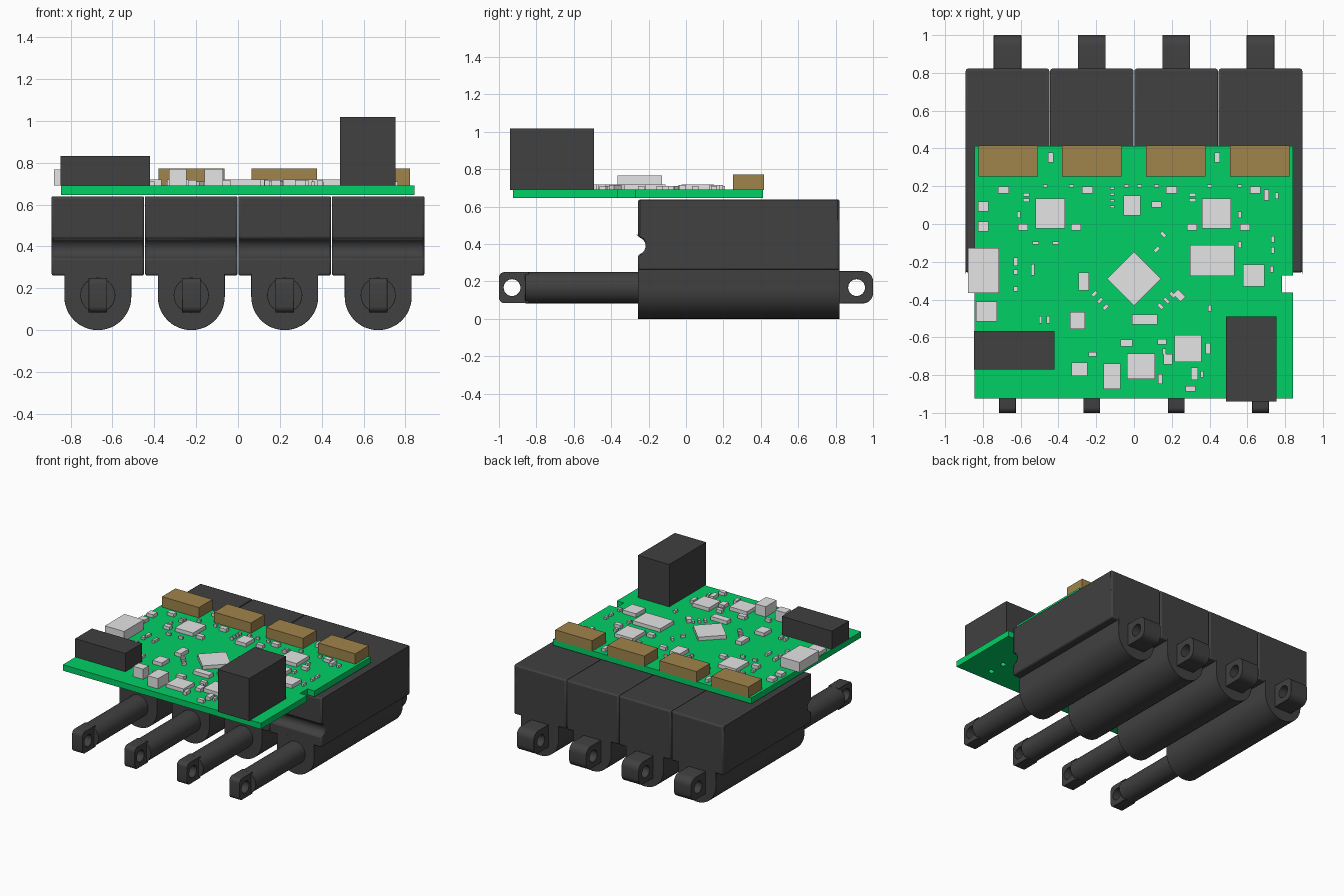
import bpy, bmesh, math
from mathutils import Matrix

if "Cube" in bpy.data.objects:
    bpy.data.objects.remove(bpy.data.objects["Cube"])


def material(name, rgb):
    m = bpy.data.materials.new(name)
    m.diffuse_color = (*rgb, 1)
    m.use_nodes = True
    m.node_tree.nodes["Principled BSDF"].inputs["Base Color"].default_value = m.diffuse_color
    return m


DARK = material("dark plastic", (0.052, 0.052, 0.052))
GREEN = material("board green", (0.0, 0.63, 0.13))
SILVER = material("light grey", (0.78, 0.78, 0.78))
BROWN = material("tan brown", (0.35, 0.23, 0.07))

ALONG_X = Matrix(((0, 0, 1, 0), (1, 0, 0, 0), (0, 1, 0, 0), (0, 0, 0, 1)))  # profile in y, z
ALONG_Y = Matrix.Rotation(math.pi / 2, 4, 'X')                            # profile in x, z
ALONG_Z = Matrix.Identity(4)                                              # profile in x, y


def arc(cx, cy, r, a0, a1, n):
    return [(cx + r * math.cos(math.radians(a0 + (a1 - a0) * i / n)),
             cy + r * math.sin(math.radians(a0 + (a1 - a0) * i / n))) for i in range(n + 1)]


def circle(cx, cy, r, n=24):
    return arc(cx, cy, r, 0, 360, n)[:-1]


def finish(name, bm, mat, bevel=0.0):
    mesh = bpy.data.meshes.new(name)
    bm.to_mesh(mesh)
    bm.free()
    mesh.materials.clear()
    mesh.materials.append(mat)
    ob = bpy.data.objects.new(name, mesh)
    bpy.context.collection.objects.link(ob)
    if bevel:
        mod = ob.modifiers.new("soft edges", 'BEVEL')
        mod.width, mod.segments = bevel, 2
        mod.limit_method, mod.angle_limit = 'ANGLE', math.radians(45)
    bpy.ops.object.select_all(action='DESELECT')
    ob.select_set(True)
    bpy.context.view_layer.objects.active = ob
    bpy.ops.object.shade_smooth_by_angle(angle=math.radians(30))
    return ob


def plate(name, loops, axis, offset, depth, mat, bevel=0.0):
    """Extrude a filled outline (further loops are holes), centred on offset."""
    cu = bpy.data.curves.new(name, 'CURVE')
    cu.dimensions, cu.fill_mode, cu.extrude = '2D', 'BOTH', depth / 2
    for pts in loops:
        sp = cu.splines.new('POLY')
        sp.points.add(len(pts) - 1)
        for p, (u, v) in zip(sp.points, pts):
            p.co = (u, v, 0, 1)
        sp.use_cyclic_u = True
    tmp = bpy.data.objects.new(name + " curve", cu)
    bpy.context.collection.objects.link(tmp)
    mesh = bpy.data.meshes.new_from_object(tmp.evaluated_get(bpy.context.evaluated_depsgraph_get()))
    bpy.data.objects.remove(tmp)
    bm = bmesh.new()
    bm.from_mesh(mesh)
    bpy.data.meshes.remove(mesh)
    bmesh.ops.remove_doubles(bm, verts=bm.verts, dist=1e-5)
    bmesh.ops.transform(bm, matrix=Matrix.Translation(offset) @ axis, verts=bm.verts)
    bmesh.ops.recalc_face_normals(bm, faces=bm.faces)
    for f in bm.faces:
        f.material_index = 0
    return finish(name, bm, mat, bevel)


def boxes(name, items, z0, h, mat):
    """Boxes standing on z0, each (centre x, centre y, width, depth[, turn])."""
    bm = bmesh.new()
    for cx, cy, w, d, *turn in items:
        m = (Matrix.Translation((cx, cy, z0 + h / 2))
             @ Matrix.Rotation(math.radians(turn[0] if turn else 0), 4, 'Z')
             @ Matrix.Diagonal((w, d, h, 1)))
        bmesh.ops.create_cube(bm, size=1, matrix=m)
    return finish(name, bm, mat)


# Four linear actuators side by side
Y0, Y1, ZR = -0.257, 0.822, 0.167
housing = [(Y0, 0.26), (Y1, 0.26), (Y1, 0.638), (Y0, 0.638)] + arc(Y0 - 0.006, 0.39, 0.047, 82, -82, 12)
barrel = [(0.16, 0.28), (-0.16, 0.28)] + arc(0, 0.16, 0.16, 180, 360, 24)
lug = ([(0.80, 0.255), (0.80, 0.082)] + arc(0.945, 0.137, 0.055, -90, 0, 6)
       + arc(0.945, 0.2, 0.055, 0, 90, 6))
tip = ([(-0.84, 0.084), (-0.84, 0.25)] + arc(-0.97, 0.22, 0.03, 90, 180, 5)
       + arc(-0.97, 0.114, 0.03, 180, 270, 5))
for i in range(4):
    x, n = (i - 1.5) * 0.4465, str(i + 1)
    plate("actuator_housing_" + n, [housing], ALONG_X, (x, 0, 0), 0.443, DARK, 0.012)
    plate("actuator_barrel_" + n, [barrel], ALONG_Y, (x, (Y0 + Y1) / 2, 0), Y1 - Y0, DARK, 0.015)
    plate("rear_lug_" + n, [lug, circle(0.912, ZR, 0.045)], ALONG_X, (x, 0, 0), 0.146, DARK, 0.008)
    plate("rod_" + n, [circle(0, ZR, 0.084, 32)], ALONG_Y, (x, -0.555, 0), 0.61, DARK, 0.005)
    plate("rod_tip_" + n, [tip, circle(-0.93, ZR, 0.045)], ALONG_X, (x, 0, 0), 0.088, DARK, 0.008)

# Circuit board with edge notch and pin holes under the power socket
outline = [(-0.845, -0.925), (0.843, -0.925), (0.843, -0.363), (0.783, -0.363), (0.783, -0.273),
           (0.843, -0.273), (0.843, 0.412), (-0.845, 0.412)]
pins = [circle(0.615, y, 0.02, 16) for y in (-0.82, -0.69)]
plate("circuit_board", [outline] + pins, ALONG_Z, (0, 0, 0.668), 0.046, GREEN)
TOP = 0.69

# Connectors
boxes("actuator_sockets", [(-0.001 + (i - 1.5) * 0.444, 0.334, 0.315, 0.165) for i in range(4)],
      TOP, 0.081, BROWN)
boxes("side_header", [(-0.634, -0.669, 0.427, 0.205)], TOP, 0.142, DARK)
boxes("power_socket", [(0.62, -0.716, 0.267, 0.45)], TOP, 0.327, DARK)
boxes("data_port", [(-0.797, -0.246, 0.164, 0.238)], TOP, 0.077, SILVER)

# Tall capacitors
boxes("tall_capacitors", [(-0.288, -0.769, 0.084, 0.069), (-0.116, -0.806, 0.09, 0.133)],
      TOP, 0.08, SILVER)

# Large chips, the main one turned 45 degrees
boxes("chips", [
    (0, -0.289, 0.202, 0.202, 45), (-0.443, 0.055, 0.155, 0.16), (0.437, 0.055, 0.155, 0.16),
    (-0.01, 0.098, 0.09, 0.106), (0.414, -0.192, 0.237, 0.164), (0.634, -0.273, 0.116, 0.117),
    (-0.781, -0.464, 0.11, 0.106), (-0.3, -0.51, 0.08, 0.09), (0.057, -0.506, 0.137, 0.053),
    (0.287, -0.658, 0.143, 0.143), (0.036, -0.753, 0.148, 0.133), (-0.266, -0.305, 0.053, 0.095),
], TOP, 0.029, SILVER)

# Medium parts: repeated rows, then singles
medium = [((i - 1.5) * 0.444 - 0.024, 0.18, 0.058, 0.037) for i in range(4)]
medium += [(s * x, -0.017, 0.054, 0.036) for s in (-1, 1) for x in (0.307, 0.587)]
medium += [(s * 0.44, 0.353, 0.028, 0.053) for s in (-1, 1)]
medium += [(-0.797, y, 0.056, 0.053) for y in (0.093, -0.013)]
medium += [
    (0.18, -0.716, 0.047, 0.058), (0.319, -0.793, 0.037, 0.064), (0.392, -0.658, 0.026, 0.058),
    (-0.04, -0.631, 0.063, 0.037), (0.148, -0.623, 0.047, 0.03), (0.139, -0.82, 0.026, 0.053),
    (0.298, -0.873, 0.053, 0.03), (-0.219, -0.69, 0.042, 0.024), (0.702, 0.154, 0.026, 0.058),
    (0.119, 0.103, 0.053, 0.03), (0.24, -0.378, 0.056, 0.037, -45),
]
boxes("medium_parts", medium, TOP, 0.026, SILVER)

# Tiny parts: columns, diagonal runs and scattered ones
tiny = [(-0.115, 0.19 - 0.033 * i, 0.026, 0.014) for i in range(4)]
tiny += [(x, 0.2, 0.026, 0.016) for x in (-0.47, -0.33, -0.04, 0.03, 0.12, 0.4, 0.56)]
tiny += [(x, y, 0.036, 0.018) for x in (-0.57, 0.31) for y in (0.155, 0.125)]
tiny += [(-0.21 + 0.03 * i, -0.37 - 0.035 * i, 0.032, 0.018, 45) for i in range(3)]
tiny += [(0.14 + 0.032 * i, -0.435 + 0.03 * i, 0.034, 0.018, -45) for i in range(3)]
tiny += [(0.12, -0.135, 0.034, 0.018, 45), (0.155, -0.055, 0.034, 0.018, -45)]
tiny += [(-0.625, y, 0.024, 0.026) for y in (-0.19, -0.21, -0.255, -0.345)]
tiny += [(x, -0.508, 0.018, 0.04) for x in (-0.495, -0.455)]
tiny += [(x, y, 0.018, 0.034) for x, y in (
    (0.755, 0.15), (-0.61, 0.05), (0.56, 0.05), (-0.535, -0.23), (-0.535, -0.255), (0.56, -0.11),
    (0.735, -0.08), (0.735, -0.14), (0.73, -0.24), (0.4, -0.445), (0.16, -0.675), (0.36, -0.795))]
tiny += [(x, -0.1, 0.034, 0.016) for x in (-0.52, -0.415)]
boxes("tiny_parts", tiny, TOP, 0.02, SILVER)
